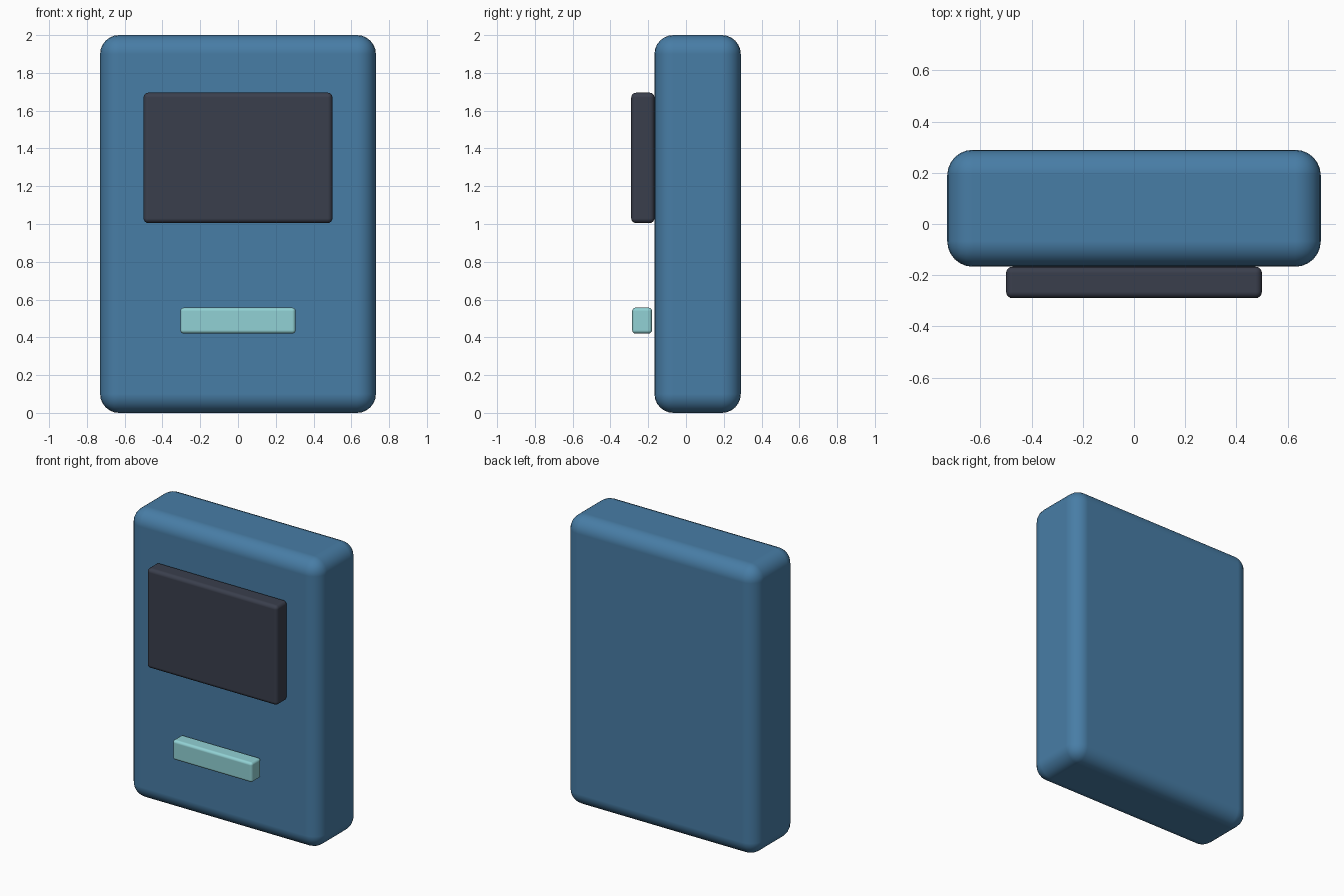
import bpy

default = bpy.data.objects.get("Cube")
if default:
    bpy.data.objects.remove(default, do_unlink=True)


def make_material(name, color):
    mat = bpy.data.materials.new(name)
    mat.use_nodes = True
    mat.diffuse_color = (*color, 1)
    for node in mat.node_tree.nodes:
        if node.type == 'BSDF_PRINCIPLED':
            node.inputs["Base Color"].default_value = (*color, 1)
    return mat


def rounded_box(name, low, high, radius, segments, mat):
    """Box between two corners, with evenly rounded edges."""
    center = [(a + b) / 2 for a, b in zip(low, high)]
    bpy.ops.mesh.primitive_cube_add(size=1, location=center)
    obj = bpy.context.object
    obj.name = name
    obj.scale = [b - a for a, b in zip(low, high)]
    bpy.ops.object.transform_apply(location=False, rotation=False, scale=True)
    bpy.ops.object.shade_smooth()
    bevel = obj.modifiers.new("rounded_edges", 'BEVEL')
    bevel.width = radius
    bevel.segments = segments
    bevel.harden_normals = True
    obj.data.materials.append(mat)
    return obj


blue = make_material("steel blue", (0.064, 0.205, 0.38))
charcoal = make_material("charcoal", (0.042, 0.049, 0.073))
aqua = make_material("pale aqua", (0.285, 0.64, 0.66))

# Main housing
rounded_box("body", (-0.73, -0.167, 0), (0.73, 0.29, 2), 0.1, 6, blue)
# Display panel resting on the front face
rounded_box("screen", (-0.5, -0.29, 1.005), (0.5, -0.167, 1.695), 0.025, 4, charcoal)
# Bar just in front of the housing
rounded_box("button_bar", (-0.305, -0.285, 0.42), (0.305, -0.18, 0.557), 0.018, 4, aqua)
